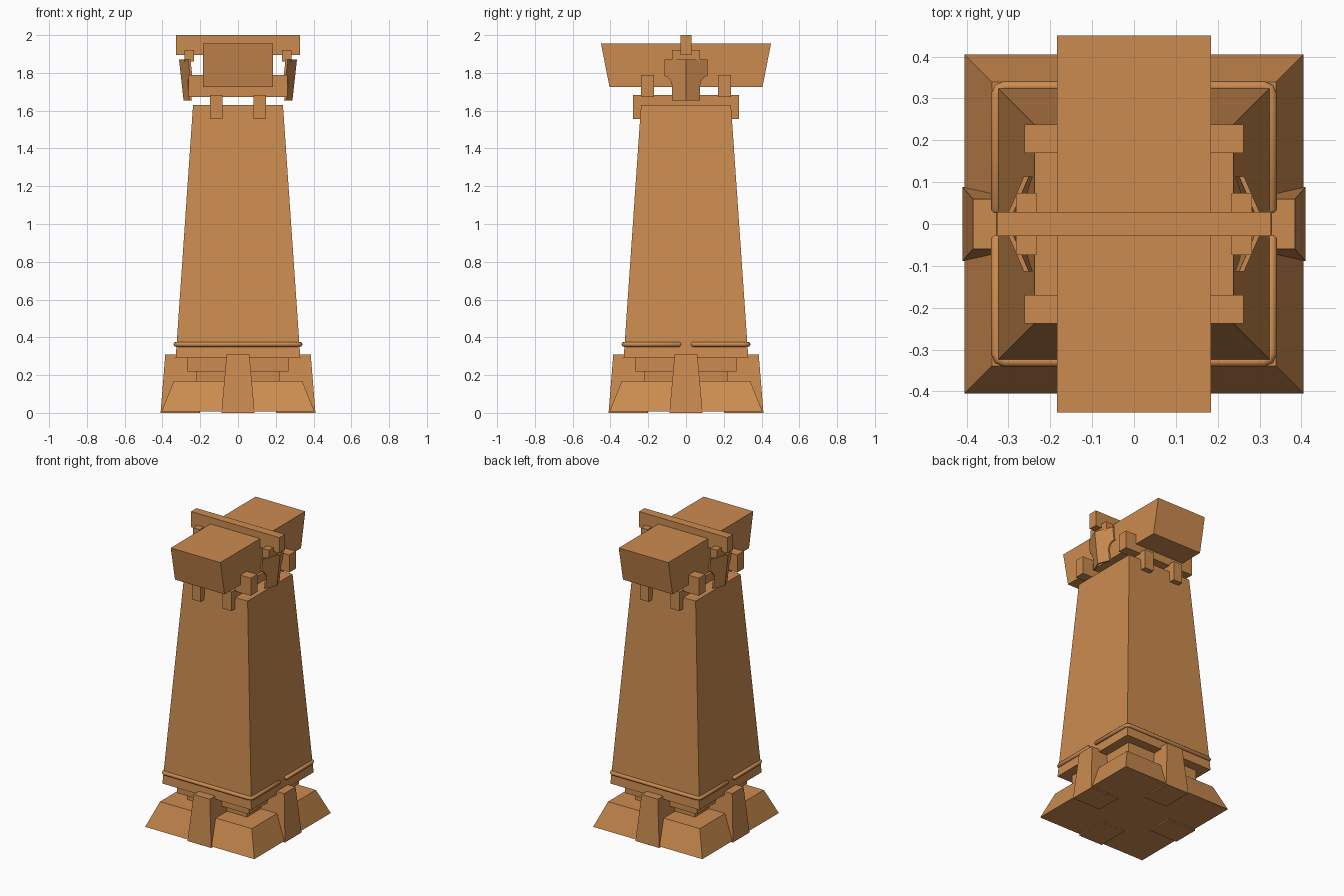
import bpy, bmesh, math
from mathutils import Matrix

if "Cube" in bpy.data.objects:
    bpy.data.objects.remove(bpy.data.objects["Cube"])

wood = bpy.data.materials.new("warm_wood")
wood.diffuse_color = (0.6, 0.26, 0.08, 1)
wood.use_nodes = True
wood.node_tree.nodes["Principled BSDF"].inputs["Base Color"].default_value = wood.diffuse_color


def finish(name, bm):
    bmesh.ops.recalc_face_normals(bm, faces=bm.faces)
    me = bpy.data.meshes.new(name)
    bm.to_mesh(me)
    bm.free()
    me.materials.append(wood)
    ob = bpy.data.objects.new(name, me)
    bpy.context.collection.objects.link(ob)
    return ob


def block(name, low, high, z0, z1, turn=0):
    """Block between two rectangles (x0, x1, y0, y1), turned about z."""
    bm = bmesh.new()
    for (x0, x1, y0, y1), z in ((low, z0), (high, z1)):
        for x, y in ((x0, y0), (x1, y0), (x1, y1), (x0, y1)):
            bm.verts.new((x, y, z))
    v = list(bm.verts)
    bm.faces.new(v[:4])
    bm.faces.new(v[4:])
    for i in range(4):
        j = (i + 1) % 4
        bm.faces.new((v[i], v[j], v[j + 4], v[i + 4]))
    bm.transform(Matrix.Rotation(turn, 4, 'Z'))
    return finish(name, bm)


def centred(hx, hy):
    return (-hx, hx, -hy, hy)


def box(name, rect, z0, z1, turn=0):
    return block(name, rect, rect, z0, z1, turn)


# Sloping foot, stepped plinth and tapered body
block("foot", centred(0.405, 0.405), centred(0.34, 0.34), 0.008, 0.17)
box("lower_step", centred(0.22, 0.22), 0.16, 0.22)
box("upper_step", centred(0.267, 0.267), 0.22, 0.295)
block("body", centred(0.33, 0.33), centred(0.238, 0.238), 0.29, 1.63)

# Buttress in the middle of each side
for i in range(4):
    block("buttress", (0.2, 0.41, -0.088, 0.088), (0.2, 0.385, -0.06, 0.06),
          0, 0.31, i * math.pi / 2)

# Rope moulding in two U-shaped halves, with gaps on the x sides
for s in (1, -1):
    path = [(0.329, 0.026, 0.4), (0.329, 0.034, 1)]
    path += [(0.309 + 0.02 * math.cos(a), 0.309 + 0.02 * math.sin(a), 1)
             for a in (0, math.pi / 4, math.pi / 2)]
    path += [(-x, y, r) for x, y, r in reversed(path)]
    cu = bpy.data.curves.new("band", 'CURVE')
    cu.dimensions = '3D'
    cu.bevel_depth = 0.013
    cu.bevel_resolution = 2
    cu.use_fill_caps = True
    cu.materials.append(wood)
    sp = cu.splines.new('POLY')
    sp.points.add(len(path) - 1)
    for p, (x, y, r) in zip(sp.points, path):
        p.co = (x * s, y * s, 0.363, 1)
        p.radius = r
    bpy.context.collection.objects.link(bpy.data.objects.new("band", cu))

# Crossed bearers under the roof
for s in (1, -1):
    cx, cy = 0.114 * s, 0.204 * s
    box("lower_bearer", (cx - 0.033, cx + 0.033, -0.28, 0.28), 1.555, 1.683)
    box("upper_bearer", (-0.262, 0.262, cy - 0.034, cy + 0.034), 1.672, 1.79)

# Roof block and ridge bar
block("roof_block", centred(0.184, 0.405), centred(0.184, 0.45), 1.725, 1.955)
box("ridge_bar", centred(0.327, 0.029), 1.895, 2.0)

# Pegs and bent hanging plates at each end of the bar
rows = [(0.113, 1.87), (0.113, 1.785), (0.095, 1.775), (0.081, 1.758),
        (0.074, 1.735), (0.074, 1.655)]
for i in range(2):
    box("bar_peg", (0.233, 0.282, -0.074, 0.074), 1.86, 1.92, i * math.pi)
    bm = bmesh.new()
    grid = [[[bm.verts.new((0.312 - t - 0.43 * abs(k * w) - 0.11 * (1.87 - z),
                            k * w, z)) for k in (-1, 0, 1)]
             for w, z in rows] for t in (0, 0.012)]
    for g in grid:
        for a, b in zip(g, g[1:]):
            for k in (0, 1):
                bm.faces.new((a[k], a[k + 1], b[k + 1], b[k]))
    # Outline walls joining the outer and inner skins
    rims = [[r[0] for r in g] + [g[-1][1]] + [r[2] for r in reversed(g)] + [g[0][1]]
            for g in grid]
    for k in range(len(rims[0])):
        bm.faces.new((rims[0][k - 1], rims[0][k], rims[1][k], rims[1][k - 1]))
    bm.transform(Matrix.Rotation(i * math.pi, 4, 'Z'))
    finish("hanging_plate", bm)
